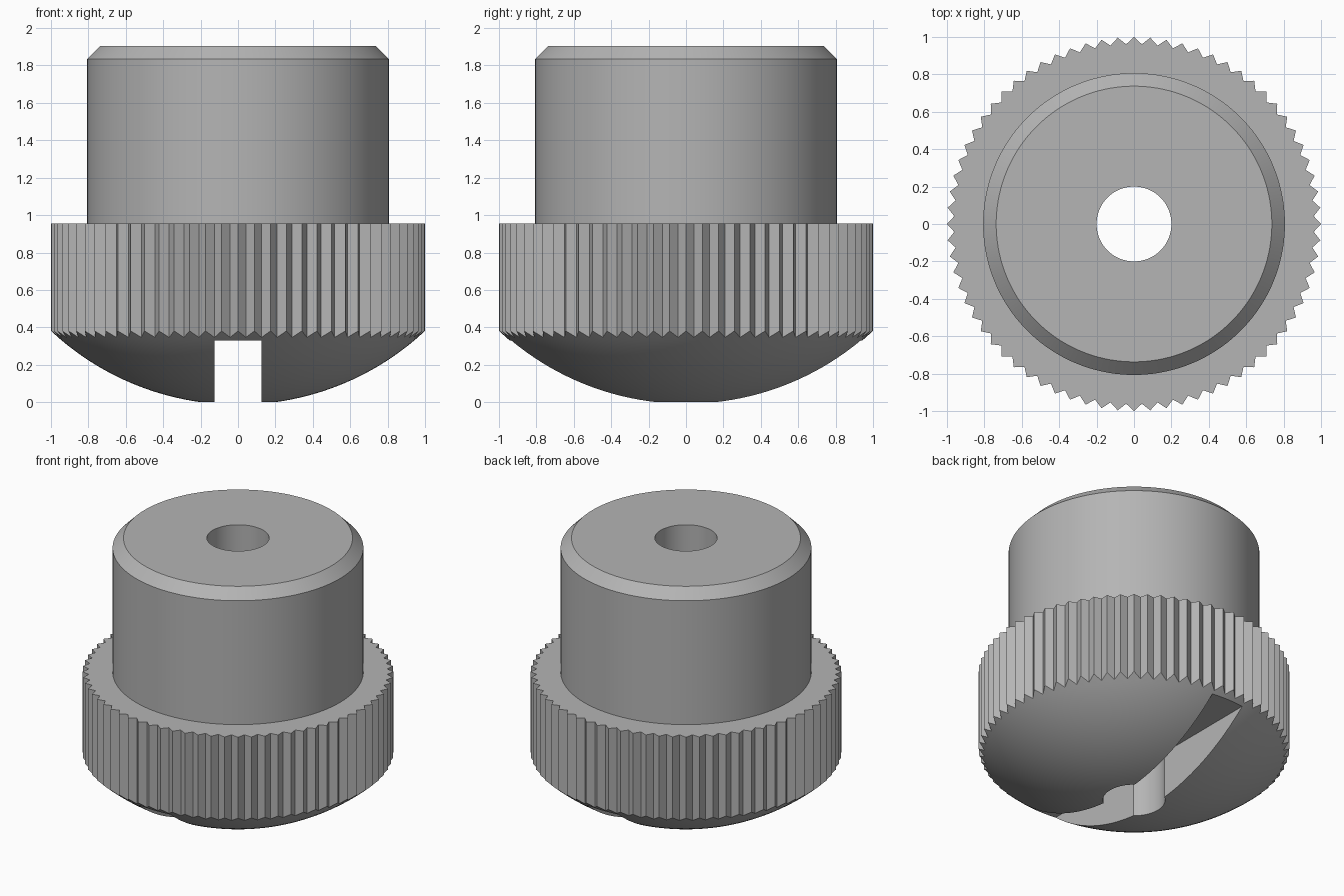
import bpy, bmesh
from math import sin, cos, tau, sqrt

cube = bpy.data.objects.get("Cube")
if cube:
    bpy.data.objects.remove(cube, do_unlink=True)

TEETH = 72
SEGMENTS = TEETH * 2
BORE, VALLEY, TIP = 0.2, 0.962, 1.0
BODY, CHAMFER = 0.807, 0.07
COLLAR_TOP, TOP = 0.955, 1.905
DOME_RADIUS = 1.465

metal = bpy.data.materials.new("grey_metal")
metal.use_nodes = True
grey = (0.46, 0.46, 0.46, 1)
metal.diffuse_color = grey
metal.node_tree.nodes["Principled BSDF"].inputs["Base Color"].default_value = grey


def dome(r):
    """Height of the spherical underside, zero at the rim of the bore."""
    return sqrt(DOME_RADIUS**2 - BORE**2) - sqrt(DOME_RADIUS**2 - r * r)


def ring(bm, radius, height):
    """Ring of vertices; radius and height are functions of the index."""
    return [bm.verts.new((radius(i) * cos(tau * i / SEGMENTS),
                          radius(i) * sin(tau * i / SEGMENTS), height(i)))
            for i in range(SEGMENTS)]


def circle(bm, r, z):
    return ring(bm, lambda i: r, lambda i: z)


def tooth(i):
    return VALLEY if i % 2 else TIP


# Knob: bore, domed underside, toothed collar and chamfered body
bm = bmesh.new()
steps = 18
dome_radii = [BORE + (0.945 - BORE) * k / steps for k in range(steps + 1)]
rings = [circle(bm, r, dome(r)) for r in dome_radii]
rings.append(ring(bm, tooth, lambda i: dome(tooth(i))))
rings.append(ring(bm, tooth, lambda i: COLLAR_TOP))
for r, z in ((BODY, COLLAR_TOP), (BODY, TOP - CHAMFER),
             (BODY - CHAMFER, TOP), (BORE, TOP)):
    rings.append(circle(bm, r, z))
for a, b in zip(rings, rings[1:] + rings[:1]):
    for i in range(SEGMENTS):
        j = (i + 1) % SEGMENTS
        bm.faces.new((a[i], a[j], b[j], b[i]))
bmesh.ops.recalc_face_normals(bm, faces=bm.faces)
mesh = bpy.data.meshes.new("knurled_knob")
bm.to_mesh(mesh)
bm.free()
mesh.materials.append(metal)
knob = bpy.data.objects.new("knurled_knob", mesh)
bpy.context.collection.objects.link(knob)

# Screwdriver slot across the underside
bpy.ops.mesh.primitive_cube_add(size=1, location=(0, 0, 0.065))
cutter = bpy.context.object
cutter.name = "slot_cutter"
cutter.scale = (0.25, 3, 0.53)
cutter.data.materials.append(metal)
cutter.hide_render = True

slot = knob.modifiers.new("slot", 'BOOLEAN')
slot.operation = 'DIFFERENCE'
slot.solver = 'EXACT'
slot.object = cutter
bpy.ops.object.select_all(action='DESELECT')
knob.select_set(True)
bpy.context.view_layer.objects.active = knob
bpy.ops.object.modifier_apply(modifier=slot.name)
bpy.data.objects.remove(cutter, do_unlink=True)
bpy.ops.object.shade_smooth_by_angle(angle=0.45)
